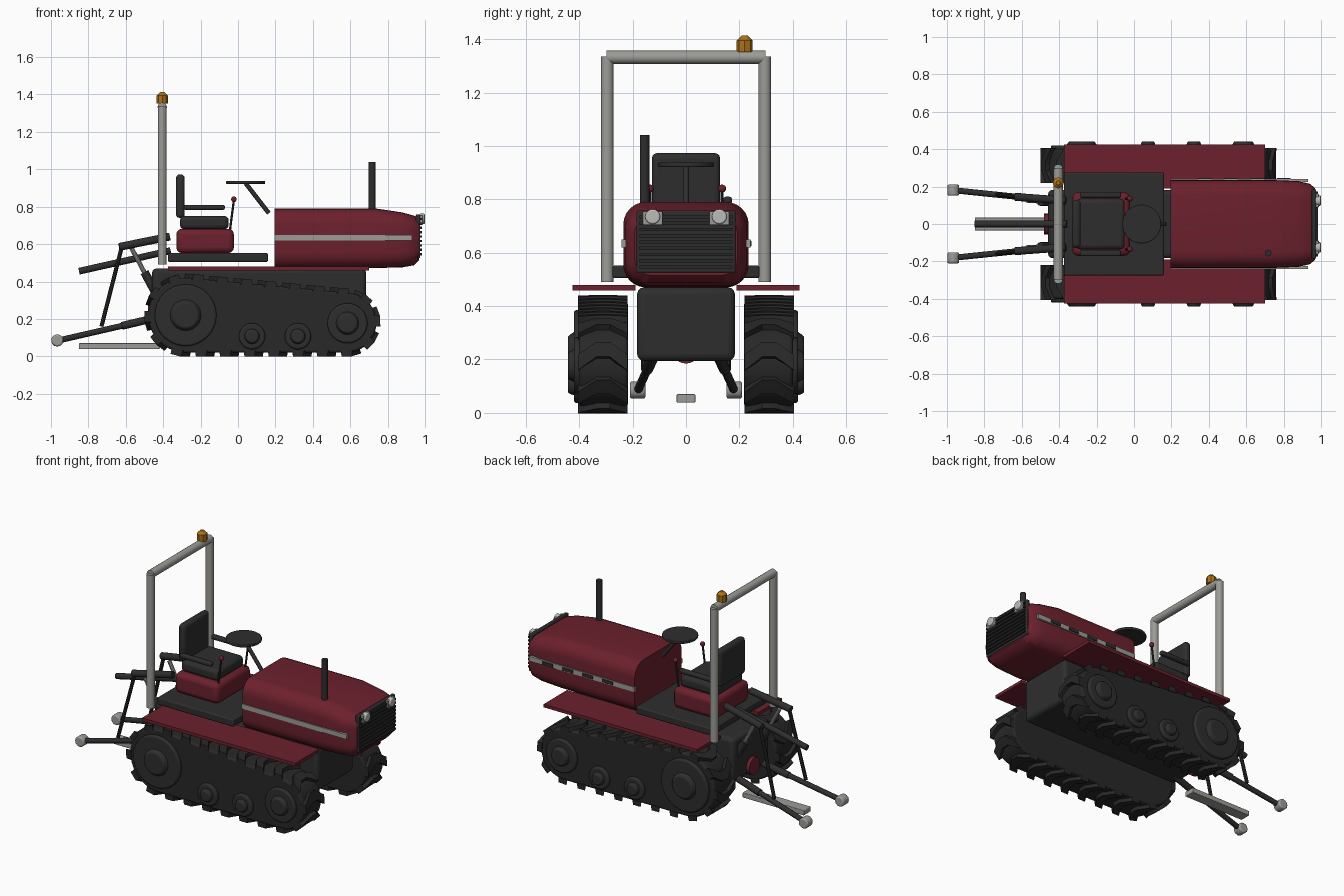
import bpy, bmesh, math
from mathutils import Vector

cube = bpy.data.objects.get("Cube")
if cube:
    bpy.data.objects.remove(cube, do_unlink=True)


def material(name, r, g, b):
    m = bpy.data.materials.new(name)
    m.use_nodes = True
    m.diffuse_color = (r, g, b, 1)
    m.node_tree.nodes["Principled BSDF"].inputs["Base Color"].default_value = (r, g, b, 1)
    return m


RED = material("dark_red_paint", 0.15, 0.015, 0.026)
DARK = material("charcoal", 0.027, 0.027, 0.027)
RUBBER = material("black_rubber", 0.021, 0.021, 0.021)
GREY = material("steel_grey", 0.33, 0.33, 0.31)
LAMP = material("lamp_white", 0.5, 0.5, 0.48)
AMBER = material("amber", 0.42, 0.17, 0.01)
parts = []


def finish(name, bm, mat, bevel=0, segments=3):
    bmesh.ops.recalc_face_normals(bm, faces=bm.faces)
    mesh = bpy.data.meshes.new(name)
    bm.to_mesh(mesh)
    bm.free()
    mesh.materials.append(mat)
    ob = bpy.data.objects.new(name, mesh)
    bpy.context.collection.objects.link(ob)
    if bevel:
        mod = ob.modifiers.new("bevel", "BEVEL")
        mod.width, mod.segments, mod.limit_method = bevel, segments, "ANGLE"
    parts.append(ob)
    return ob


def box(name, xs, ys, zs, mat, bevel=0):
    bm = bmesh.new()
    bmesh.ops.create_cube(bm, size=1)
    for v in bm.verts:
        v.co = [(a + b) / 2 + c * (b - a) for (a, b), c in zip((xs, ys, zs), v.co)]
    return finish(name, bm, mat, bevel)


def rod(name, a, b, r, mat, r2=None, sides=16, bevel=0):
    a, b = Vector(a), Vector(b)
    bm = bmesh.new()
    bmesh.ops.create_cone(bm, cap_ends=True, segments=sides, radius1=r,
                          radius2=r if r2 is None else r2, depth=(b - a).length)
    turn = (b - a).to_track_quat("Z", "Y")
    for v in bm.verts:
        v.co = turn @ v.co + (a + b) / 2
    return finish(name, bm, mat, bevel)


def ball(name, centre, r, mat):
    bm = bmesh.new()
    bmesh.ops.create_uvsphere(bm, u_segments=16, v_segments=10, radius=r)
    bmesh.ops.translate(bm, verts=bm.verts, vec=centre)
    return finish(name, bm, mat)


def loft(name, rings, mat, bevel=0, closed_caps=True):
    bm = bmesh.new()
    rows = [[bm.verts.new(p) for p in ring] for ring in rings]
    n = len(rows[0])
    for a, b in zip(rows, rows[1:]):
        for i in range(n):
            j = (i + 1) % n
            bm.faces.new((a[i], a[j], b[j], b[i]))
    bm.faces.new(rows[0])
    bm.faces.new(rows[-1])
    return finish(name, bm, mat, bevel)


# Track path: a belt pulled round a large rear and a smaller front wheel
REAR, R_REAR = Vector((-0.28, 0.22)), 0.20
FRONT, R_FRONT = Vector((0.58, 0.18)), 0.16
span = FRONT - REAR
tilt = math.atan2(span.y, span.x)
lean = math.acos((R_REAR - R_FRONT) / span.length)
low, high = tilt - lean, tilt + lean
straight = math.sqrt(span.length ** 2 - (R_REAR - R_FRONT) ** 2)
front_arc, rear_arc = R_FRONT * 2 * lean, R_REAR * (2 * math.pi - 2 * lean)
LENGTH = 2 * straight + front_arc + rear_arc


def direction(angle):
    return Vector((math.cos(angle), math.sin(angle)))


def belt(s, out=0):
    """Point at distance s along the belt, raised outwards."""
    s %= LENGTH
    if s < front_arc:
        n = direction(low + s / R_FRONT)
        return FRONT + n * (R_FRONT + out)
    s -= front_arc
    if s < straight:
        n, t = direction(high), s / straight
        return FRONT.lerp(REAR, t) + n * (R_FRONT + (R_REAR - R_FRONT) * t + out)
    s -= straight
    if s < rear_arc:
        n = direction(high + s / R_REAR)
        return REAR + n * (R_REAR + out)
    n, t = direction(low), (s - rear_arc) / straight
    return REAR.lerp(FRONT, t) + n * (R_REAR + (R_FRONT - R_REAR) * t + out)


for side, label in ((-1, "right"), (1, "left")):
    # Track body and chevron lugs
    outline = [belt(LENGTH * i / 90) for i in range(90)]
    loft(label + "_track", [[(p.x, side * y, p.y) for p in outline] for y in (0.218, 0.40)],
         RUBBER, 0.012)
    lugs = 22
    for i in range(lugs):
        start = LENGTH * i / lugs
        rings = []
        for y, shift in ((0.22, 0), (0.285, 0.045), (0.335, 0.045), (0.405, 0)):
            corners = ((-0.032, -0.01), (0.032, -0.01), (0.026, 0.022), (-0.026, 0.022))
            pts = [belt(start + shift + ds, out) for ds, out in corners]
            rings.append([(p.x, side * y, p.y) for p in pts])
        loft(label + "_track_lug", rings, RUBBER)

    # Wheels and rollers on the outer face
    for x, z, r, hub in ((-0.28, 0.22, 0.165, 0.09), (0.585, 0.177, 0.107, 0.066),
                         (0.075, 0.107, 0.07, 0.044), (0.32, 0.107, 0.07, 0.044)):
        rod(label + "_wheel", (x, side * 0.38, z), (x, side * 0.42, z), r, DARK, sides=32, bevel=0.01)
        rod(label + "_wheel_hub", (x, side * 0.41, z), (x, side * 0.442, z), hub, DARK,
            r2=hub * 0.75, sides=24, bevel=0.006)

    # Fender, roll bar post, hood stripe
    box(label + "_fender", (-0.375, 0.70), sorted((side * 0.19, side * 0.425)), (0.459, 0.479), RED)
    rod(label + "_roll_bar_post", (-0.405, side * 0.295, 0.49), (-0.405, side * 0.295, 1.335), 0.024, GREY)
    box(label + "_hood_stripe", (0.195, 0.93), sorted((side * 0.225, side * 0.241)), (0.62, 0.65), GREY)

    # Armrest and control lever
    box(label + "_armrest", (-0.29, -0.07), sorted((side * 0.14, side * 0.172)), (0.783, 0.81), DARK, 0.01)
    rod(label + "_lever", (-0.045, side * 0.135, 0.66), (-0.022, side * 0.135, 0.835), 0.006, DARK, sides=8)
    ball(label + "_lever_knob", (-0.022, side * 0.135, 0.84), 0.015, RED)

    # Headlight
    y = side * 0.125
    box(label + "_headlight_plate", (0.965, 0.988), (y - 0.037, y + 0.037), (0.703, 0.755), GREY, 0.004)
    rod(label + "_headlight", (0.97, y, 0.735), (0.999, y, 0.735), 0.028, LAMP, bevel=0.006)

    # Rear linkage
    knee = (-0.62, side * 0.145, 0.163)
    rod(label + "_lower_arm_rear", (-0.96, side * 0.18, 0.085), knee, 0.016, DARK)
    rod(label + "_lower_arm_front", knee, (-0.40, side * 0.12, 0.215), 0.021, DARK)
    rod(label + "_arm_ball_end", (-0.966, side * 0.152, 0.085), (-0.966, side * 0.21, 0.085), 0.033,
        GREY, sides=12, bevel=0.012)
    rod(label + "_lift_arm", (-0.635, side * 0.145, 0.585), (-0.365, side * 0.125, 0.64), 0.021, DARK)
    rod(label + "_lift_rod", (-0.62, side * 0.145, 0.59), (-0.73, side * 0.158, 0.16), 0.011, DARK, sides=10)
    rod(label + "_cylinder_rod", (-0.57, side * 0.125, 0.58), (-0.48, side * 0.12, 0.41), 0.012, GREY, sides=10)
    rod(label + "_cylinder", (-0.50, side * 0.12, 0.45), (-0.43, side * 0.12, 0.32), 0.023, DARK)

# Chassis, rear cover and platform
box("chassis", (-0.46, 0.685), (-0.183, 0.183), (0.195, 0.47), DARK, 0.025)
rod("rear_cover", (-0.45, 0, 0.24), (-0.482, 0, 0.24), 0.055, RED, sides=24)
box("platform", (-0.375, 0.16), (-0.275, 0.275), (0.505, 0.552), DARK, 0.008)
rod("top_link", (-0.85, 0, 0.455), (-0.36, 0, 0.565), 0.018, DARK)
box("drawbar", (-0.85, -0.42), (-0.035, 0.035), (0.038, 0.07), GREY, 0.004)


# Hood lofted from rounded sections
def section(x, half, z0, z1, r):
    ring = []
    for k, (sy, z) in enumerate(((1, z1 - r), (-1, z1 - r), (-1, z0 + r), (1, z0 + r))):
        for i in range(7):
            a = math.pi / 2 * (k + i / 6)
            ring.append((x, sy * (half - r) + r * math.cos(a), z + r * math.sin(a)))
    return ring


loft("hood", [section(*s) for s in (
    (0.195, 0.235, 0.47, 0.79, 0.085), (0.74, 0.235, 0.472, 0.79, 0.085),
    (0.88, 0.229, 0.476, 0.769, 0.085), (0.94, 0.215, 0.487, 0.752, 0.075),
    (0.968, 0.192, 0.515, 0.735, 0.06))], RED)

# Grille with slats
box("grille", (0.95, 0.974), (-0.185, 0.185), (0.525, 0.758), DARK, 0.006)
for i in range(9):
    z = 0.54 + i * 0.0235
    box("grille_slat", (0.97, 0.984), (-0.175, 0.175), (z, z + 0.012), RUBBER)

# Side vents and exhaust
for x in (0.38, 0.52, 0.66, 0.80):
    box("hood_vent", (x - 0.037, x + 0.037), (0.236, 0.246), (0.624, 0.645), DARK, 0.003)
rod("exhaust", (0.717, -0.155, 0.74), (0.717, -0.155, 1.04), 0.018, DARK)

# Seat
box("seat_base", (-0.33, -0.022), (-0.17, 0.17), (0.552, 0.682), RED, 0.03)
box("seat_cushion", (-0.31, -0.05), (-0.135, 0.135), (0.68, 0.75), DARK, 0.022)
box("seat_back", (-0.332, -0.285), (-0.128, 0.128), (0.74, 0.973), DARK, 0.02)

# Steering wheel
rod("steering_wheel", (0.041, 0, 0.921), (0.041, 0, 0.938), 0.104, DARK, sides=32, bevel=0.004)
rod("steering_column", (0.041, 0, 0.925), (0.165, 0, 0.765), 0.012, DARK, sides=12)

# Roll bar top and beacon
rod("roll_bar_top", (-0.405, -0.297, 1.332), (-0.405, 0.297, 1.332), 0.025, GREY)
rod("beacon", (-0.405, 0.22, 1.352), (-0.405, 0.22, 1.395), 0.03, AMBER, sides=8)
rod("beacon_cap", (-0.405, 0.22, 1.395), (-0.405, 0.22, 1.413), 0.03, AMBER, r2=0.012, sides=8)

# Smooth the rounded surfaces, keep the edges crisp
bpy.ops.object.select_all(action="DESELECT")
for ob in parts:
    ob.select_set(True)
bpy.context.view_layer.objects.active = parts[0]
bpy.ops.object.shade_smooth_by_angle(angle=math.radians(35))
